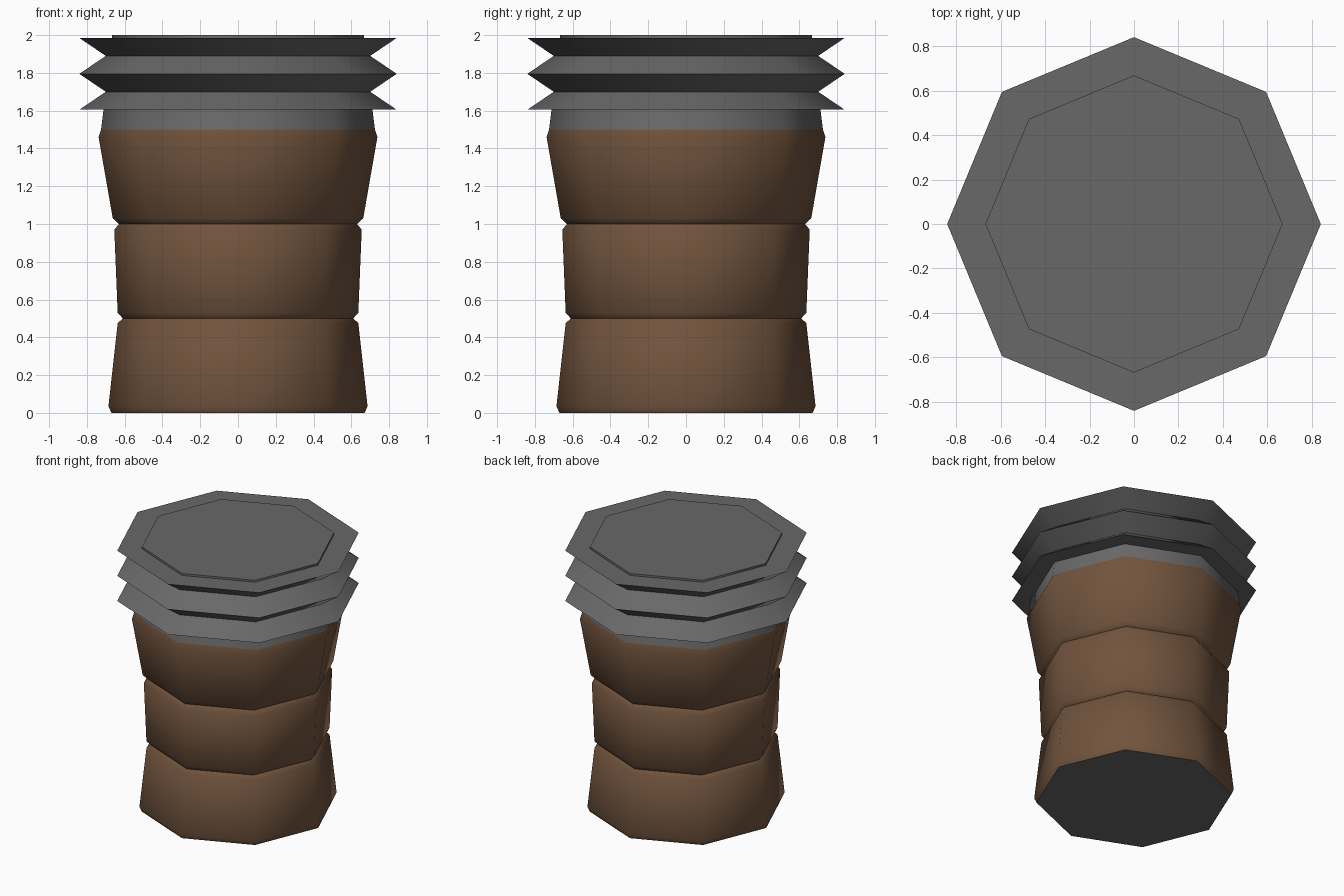
import bpy, bmesh, math

if "Cube" in bpy.data.objects:
    bpy.data.objects.remove(bpy.data.objects["Cube"])

def material(name, rgb):
    m = bpy.data.materials.new(name)
    m.diffuse_color = (*rgb, 1)
    m.use_nodes = True
    m.node_tree.nodes["Principled BSDF"].inputs["Base Color"].default_value = m.diffuse_color
    return m

BROWN = material("brown leather", (0.165, 0.088, 0.047))
GREY = material("dark grey", (0.14, 0.14, 0.14))
SIDES = 8

def lathe(name, profile, mats, pick=lambda f: 0, angle=50):
    """Closed eight-sided turned part from (radius, z) points, corners on the axes."""
    bm = bmesh.new()
    rings = [[bm.verts.new((r * math.cos(i * math.tau / SIDES),
                            r * math.sin(i * math.tau / SIDES), z))
              for i in range(SIDES)] for r, z in profile]
    for a, b in zip(rings, rings[1:]):
        for i in range(SIDES):
            j = (i + 1) % SIDES
            bm.faces.new((a[i], a[j], b[j], b[i]))
    bm.faces.new(rings[0][::-1])
    bm.faces.new(rings[-1])
    bm.normal_update()
    for f in bm.faces:
        f.material_index = pick(f)
    me = bpy.data.meshes.new(name)
    bm.to_mesh(me)
    bm.free()
    for m in mats:
        me.materials.append(m)
    ob = bpy.data.objects.new(name, me)
    bpy.context.collection.objects.link(ob)
    bpy.ops.object.select_all(action='DESELECT')
    ob.select_set(True)
    bpy.context.view_layer.objects.active = ob
    bpy.ops.object.shade_smooth_by_angle(angle=math.radians(angle))
    return ob

# Brown body: three bands split by grooves, grey underneath and above z = 1.5
body = [(0.67, 0), (0.686, 0.035), (0.637, 0.475), (0.61, 0.50), (0.637, 0.53),
        (0.655, 0.97), (0.63, 1.0), (0.663, 1.03), (0.738, 1.46), (0.725, 1.50),
        (0.70, 1.70)]
lathe("body", body, [BROWN, GREY],
      lambda f: int(f.normal.z < -0.9 or f.calc_center_median().z > 1.5))

# Grey pleated lid: flared brims stacked one above the other
lid = [(0.84, 1.605), (0.70, 1.70), (0.84, 1.795), (0.70, 1.89), (0.84, 1.985)]
lathe("pleated_lid", lid, [GREY])

# Slightly raised cap plate
lathe("cap_plate", [(0.668, 1.98), (0.668, 2.0)], [GREY])
